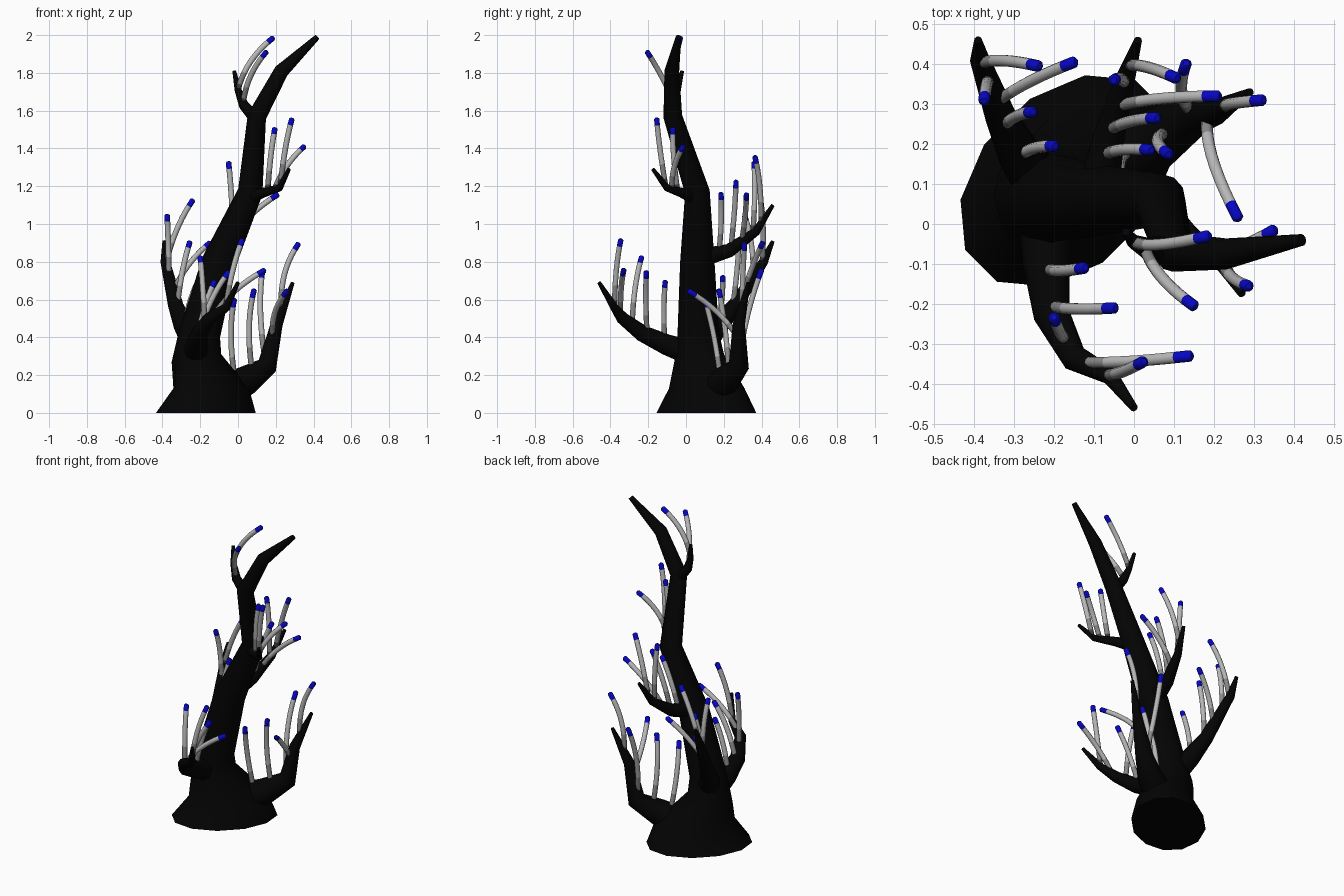
import bpy, bmesh, math
from mathutils import Vector

if "Cube" in bpy.data.objects:
    bpy.data.objects.remove(bpy.data.objects["Cube"])


def material(name, r, g, b):
    m = bpy.data.materials.new(name)
    m.diffuse_color = (r, g, b, 1)
    m.use_nodes = True
    m.node_tree.nodes["Principled BSDF"].inputs["Base Color"].default_value = m.diffuse_color
    return m


BLACK = material("bark_black", 0.001, 0.001, 0.001)
STALK = [material("stalk_dark", 0.05, 0.05, 0.05), material("stalk_mid", 0.25, 0.25, 0.25),
         material("stalk_pale", 0.48, 0.48, 0.48), material("tip_blue", 0.002, 0.002, 0.55)]


def sweep(name, pts, radii, sides, mats, mat_of=lambda i: 0, flared=False):
    """Skin rings along a path; a flared path starts with two level oval rings."""
    n = len(pts)
    bm = bmesh.new()
    rings, u = [], Vector((1, 0, 0))
    diag, perp = Vector((1, 1, 0)).normalized(), Vector((-1, 1, 0)).normalized()
    for i, p in enumerate(pts):
        a = (p - pts[i - 1]).normalized() if i else Vector()
        b = (pts[i + 1] - p).normalized() if i < n - 1 else Vector()
        t = (a + b).normalized()
        if flared and i < 2:
            t = Vector((0, 0, 1))
        if i == 0 and abs(t.x) > 0.9:
            u = Vector((0, 1, 0))
        u = (u - t * u.dot(t)).normalized()
        v = t.cross(u)
        ring = []
        for k in range(sides):
            ang = 2 * math.pi * k / sides
            off = (u * math.cos(ang) + v * math.sin(ang)) * radii[i]
            if flared and i < 2:
                off = diag * off.dot(diag) * 1.18 + perp * off.dot(perp) * 0.82
            ring.append(bm.verts.new(p + off))
        rings.append(ring)
    for i in range(n - 1):
        for k in range(sides):
            j = (k + 1) % sides
            f = bm.faces.new((rings[i][k], rings[i][j], rings[i + 1][j], rings[i + 1][k]))
            f.material_index = mat_of(i)
            f.smooth = True
    bm.faces.new(rings[0][::-1])
    bm.faces.new(rings[-1]).material_index = mat_of(n - 2)
    me = bpy.data.meshes.new(name)
    bm.to_mesh(me)
    bm.free()
    for m in mats:
        me.materials.append(m)
    bpy.context.collection.objects.link(bpy.data.objects.new(name, me))


def stalk(name, s, e, lean):
    """Thin bowed stalk, rising first, with a dark root and a blue rounded tip."""
    d = e - s
    c = s + Vector((d.x * 0.32 + lean[0], d.y * 0.32 + lean[1], d.z * 0.58))
    pts = [s.lerp(c, i / 10).lerp(c.lerp(e, i / 10), i / 10) for i in range(11)]
    pts.append(e + (e - c).normalized() * 0.007)
    sweep(name, pts, [0.0148] * 11 + [0.008], 10, STALK,
          lambda i: 0 if i < 1 else 1 if i < 3 else 2 if i < 9 else 3)


def limb(name, radius, path, first, last, tips, lean=(0, 0), ease=1):
    """Tapering limb with stalks rooted in order between two path positions."""
    pts = [Vector(p) for p in path]
    n = len(pts) - 1
    sweep(name, pts, [radius + (0.01 - radius) * i / n for i in range(n + 1)], 10, [BLACK])
    for k, tip in enumerate(tips):
        pos = first + (last - first) * (k / (len(tips) - 1)) ** ease
        i = int(pos)
        stalk(f"{name}_stalk_{k + 1}", pts[i].lerp(pts[i + 1], pos - i), Vector(tip), lean)


# trunk with flared oval foot
spine = [(-.17, .108, 0), (-.142, .11, .13), (-.22, .07, .29), (-.203, .065, .42),
         (-.1, .06, .8), (.065, .06, 1.17), (.1, -.07, 1.57), (.23, -.075, 1.81),
         (.42, -.04, 1.99)]
sweep("trunk", [Vector(p) for p in spine],
      [.264, .2, .133, .11, .091, .066, .05, .039, .015], 12, [BLACK], flared=True)

# low limbs
limb("right_limb", .1,
     [(-.1, .15, .1), (.05, .21, .175), (.155, .28, .25), (.205, .28, .47), (.29, .33, .69)],
     .6, 3.3,
     [(-.02, .1, .6), (.085, .175, .65), (.13, .4, .755), (.26, .015, .645), (.32, .31, .895)],
     lean=(-.045, 0))
limb("left_limb", .072,
     [(-.21, .07, .33), (-.285, .17, .46), (-.33, .26, .57), (-.385, .41, .8),
      (-.39, .46, .91)],
     1.0, 2.95,
     [(-.2, .195, .72), (-.255, .28, .905), (-.15, .405, .9), (-.375, .31, 1.045),
      (-.24, .395, 1.125)], lean=(0, .018), ease=.6)
limb("front_limb", .07,
     [(-.22, .02, .32), (-.22, -.1, .36), (-.205, -.23, .42), (-.15, -.335, .5),
      (-.06, -.38, .56), (0, -.46, .69)],
     1.1, 3.95,
     [(-.125, -.11, .695), (-.05, -.21, .745), (-.2, -.235, .825), (.14, -.33, .755),
      (.022, -.345, .915)], lean=(0, -.01))

# high limb and twigs
limb("back_limb", .052,
     [(-.09, .08, .82), (-.06, .23, .86), (-.02, .37, .96), (.01, .46, 1.1)],
     .63, 2.3,
     [(.04, .185, 1.16), (.055, .265, 1.225), (.21, .32, 1.155), (-.05, .36, 1.325),
      (.105, .365, 1.355)], lean=(0, .015))
limb("middle_twig", .036,
     [(.07, .04, 1.14), (.13, -.02, 1.165), (.22, -.1, 1.19), (.27, -.175, 1.29)],
     1.3, 2.1,
     [(.195, -.07, 1.505), (.35, -.015, 1.41), (.285, -.155, 1.555)], lean=(0, -.02))
limb("upper_twig", .035,
     [(.1, -.06, 1.55), (.03, -.06, 1.63), (0, -.045, 1.71), (-.02, -.02, 1.81)],
     1.1, 2,
     [(.15, -.205, 1.91), (.185, -.03, 1.985)], lean=(-.02, -.025))
